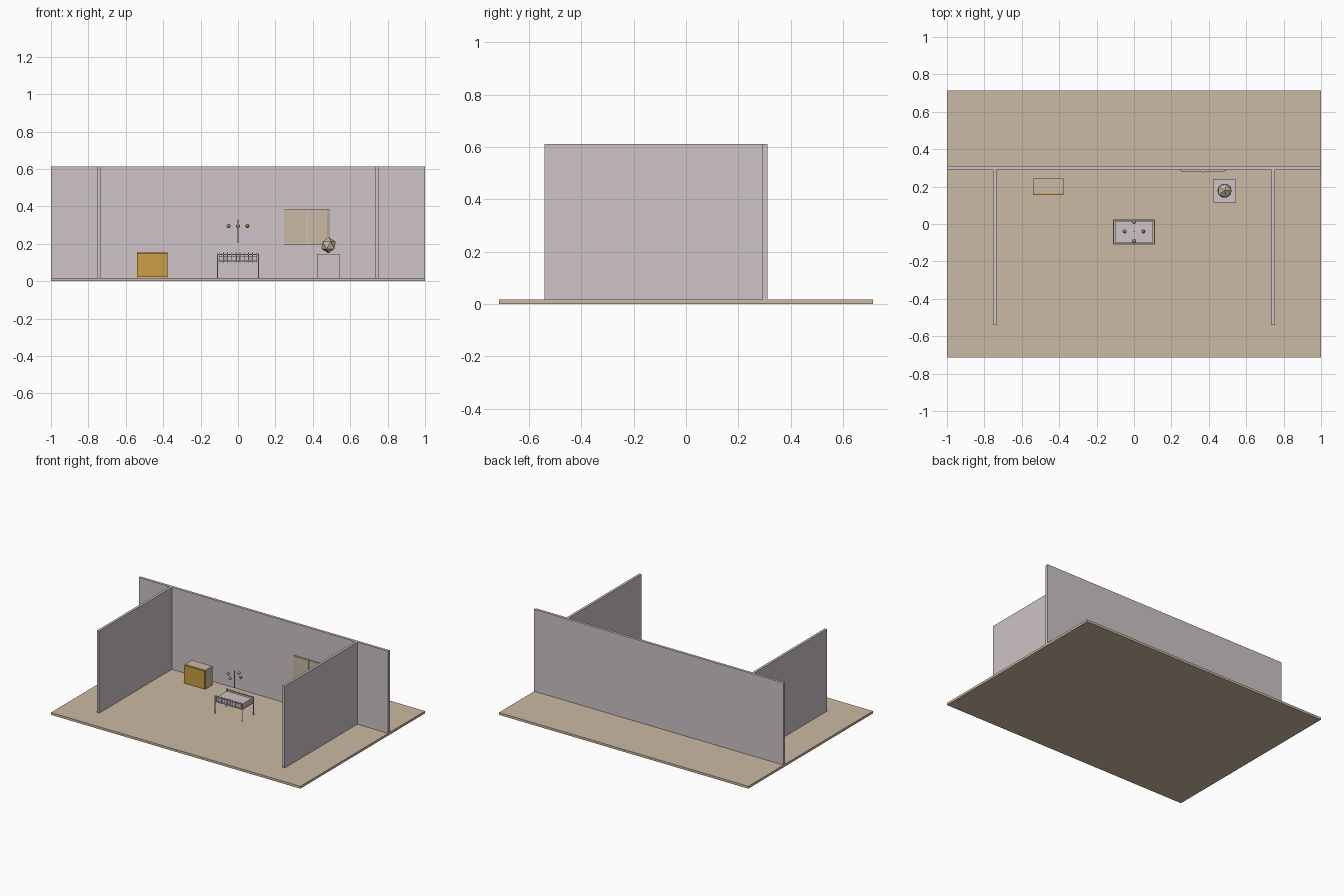
import bpy, bmesh
from mathutils import Matrix, Vector

if "Cube" in bpy.data.objects:
    bpy.data.objects.remove(bpy.data.objects["Cube"])


def material(name, rgb):
    m = bpy.data.materials.new(name)
    lin = [c / 12.92 if c <= 0.04045 else ((c + 0.055) / 1.055) ** 2.4
           for c in (v / 255 for v in rgb)]
    m.diffuse_color = (*lin, 1)
    m.use_nodes = True
    m.node_tree.nodes["Principled BSDF"].inputs["Base Color"].default_value = m.diffuse_color
    return m


PALE = material("pale_mauve", (206, 195, 199))
TAN = material("warm_tan", (202, 186, 163))
GOLD = material("golden_ochre", (203, 157, 66))


def add_object(name, bm, mat):
    me = bpy.data.meshes.new(name)
    bm.to_mesh(me)
    bm.free()
    me.materials.append(mat)
    ob = bpy.data.objects.new(name, me)
    bpy.context.collection.objects.link(ob)
    return ob


def box(name, x, y, z, mat):
    """Box from (min, max) ranges."""
    bm = bmesh.new()
    size = [r[1] - r[0] for r in (x, y, z)]
    mid = Vector([(r[0] + r[1]) / 2 for r in (x, y, z)])
    bmesh.ops.create_cube(bm, size=1, matrix=Matrix.Translation(mid) @ Matrix.Diagonal((*size, 1)))
    return add_object(name, bm, mat)


def ball(name, centre, radius, detail, mat):
    bm = bmesh.new()
    bmesh.ops.create_icosphere(bm, subdivisions=detail, radius=radius,
                               matrix=Matrix.Translation(centre))
    return add_object(name, bm, mat)


def rod(name, x, y, z, radius, mat):
    bm = bmesh.new()
    bmesh.ops.create_cone(bm, cap_ends=True, segments=8, radius1=radius, radius2=radius,
                          depth=z[1] - z[0],
                          matrix=Matrix.Translation((x, y, (z[0] + z[1]) / 2)))
    return add_object(name, bm, mat)


FLOOR = 0.017

# Room shell
box("floor", (-1, 1), (-0.714, 0.714), (0, FLOOR), TAN)
box("back_wall", (-1, 1), (0.292, 0.311), (FLOOR, 0.612), PALE)
for side, s in (("left", -1), ("right", 1)):
    box(side + "_wall", sorted((s * 0.735, s * 0.753)), (-0.54, 0.292), (FLOOR, 0.612), PALE)

# Dresser with a coloured front
box("dresser_body", (-0.541, -0.376), (0.163, 0.243), (FLOOR, 0.155), TAN)
box("dresser_front", (-0.539, -0.378), (0.154, 0.163), (0.022, 0.151), GOLD)

# Crib: posts, rails, slats and mattress
CX, CY = 0.11, 0.065
MID = -0.043
box("crib_mattress", (-0.1, 0.1), (MID - 0.058, MID + 0.058), (0.108, 0.135), PALE)
for sy, row in ((-1, "front"), (1, "back")):
    y = MID + sy * CY
    for sx in (-1, 1):
        rod("crib_post_" + row, sx * CX, y, (FLOOR, 0.148), 0.003, PALE)
    for z in (0.107, 0.142):
        box("crib_rail_" + row, (-CX, CX), (y - 0.003, y + 0.003), (z - 0.003, z + 0.003), PALE)
    for i in range(10):
        rod("crib_slat_" + row, -0.1 + i * 0.2 / 9, y, (0.1, 0.152), 0.002, PALE)
for sx in (-1, 1):
    box("crib_end_rail", sorted((sx * (CX - 0.003), sx * (CX + 0.003))),
        (MID - CY, MID + CY), (0.104, 0.11), PALE)

# Hanging mobile
rod("mobile_rod", 0, -0.04, (0.205, 0.33), 0.002, PALE)
for x, y, mat in ((-0.05, -0.04, TAN), (0.05, -0.04, GOLD), (0, -0.09, PALE), (0, 0.01, PALE)):
    ball("mobile_ball", (x, y, 0.295), 0.011, 2, mat)

# Side table and faceted lamp
box("side_table", (0.422, 0.546), (0.114, 0.238), (FLOOR, 0.143), PALE)
ball("lamp", (0.484, 0.178, 0.192), 0.043, 1, TAN)

# Window with tapered pane and centre bar
box("window_frame", (0.247, 0.492), (0.285, 0.292), (0.196, 0.382), TAN)
pane = box("window_pane", (0.247, 0.492), (0.279, 0.285), (0.196, 0.382), TAN)
for v in pane.data.vertices:
    if v.co.y < 0.282:
        v.co.x += 0.015 if v.co.x < 0.37 else -0.015
box("window_bar", (0.365, 0.374), (0.274, 0.279), (0.202, 0.378), PALE)
